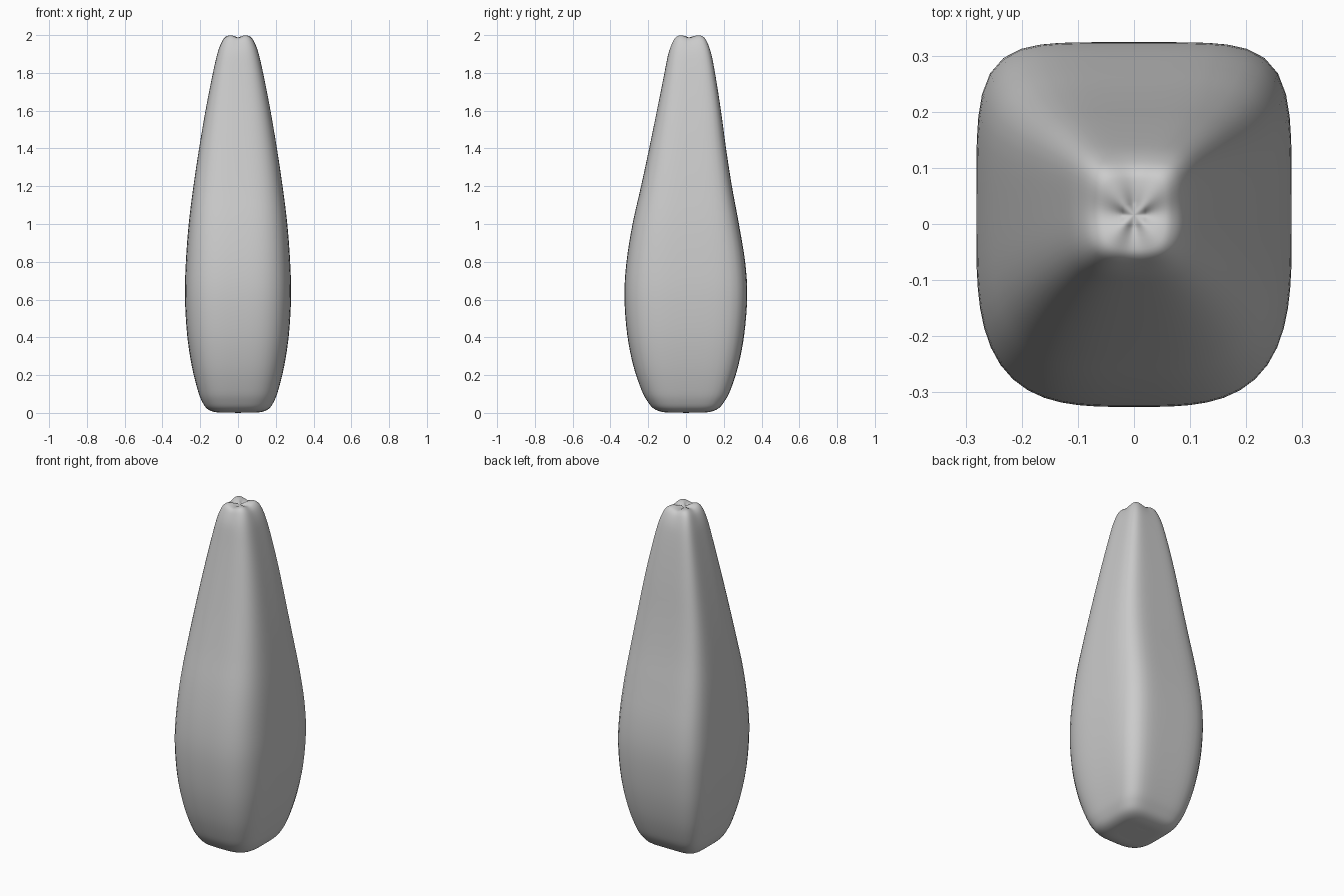
import bpy, bmesh, math

if "Cube" in bpy.data.objects:
    bpy.data.objects.remove(bpy.data.objects["Cube"])

# Profile: (z, half width, front y, back y), from bottom pole to top pole
PROFILE = [
    (0.003, 0.06, -0.06, 0.06), (0.004, 0.12, -0.12, 0.12),
    (0.022, 0.163, -0.17, 0.17), (0.06, 0.190, -0.203, 0.203),
    (0.12, 0.213, -0.235, 0.235), (0.25, 0.245, -0.279, 0.277),
    (0.42, 0.270, -0.312, 0.309), (0.62, 0.281, -0.326, 0.324),
    (0.80, 0.276, -0.315, 0.313), (1.00, 0.261, -0.283, 0.280),
    (1.20, 0.236, -0.238, 0.243), (1.40, 0.206, -0.195, 0.212),
    (1.60, 0.172, -0.154, 0.185), (1.78, 0.137, -0.118, 0.157),
    (1.90, 0.110, -0.094, 0.134), (1.965, 0.088, -0.073, 0.113),
    (1.993, 0.067, -0.056, 0.093), (1.998, 0.045, -0.032, 0.068),
    (1.993, 0.020, -0.003, 0.035),
]
SIDES, STEPS = 64, 4


def spline(a, b, c, d, t):
    return 0.5 * (2*b + (c-a)*t + (2*a-5*b+4*c-d)*t*t + (3*b-a-3*c+d)*t**3)


def sections():
    n = len(PROFILE)
    for i in range(n - 1):
        quad = [PROFILE[max(0, min(n-1, i+k))] for k in (-1, 0, 1, 2)]
        for s in range(STEPS):
            yield [spline(*v, s / STEPS) for v in zip(*quad)]
    yield list(PROFILE[-1])


# Rounded-square cross-section, softer on the front than the back
def ring(bm, z, hx, yf, yb):
    cy, hy = (yf + yb) / 2, (yb - yf) / 2
    verts = []
    for k in range(SIDES):
        a = 2 * math.pi * (k + 0.5) / SIDES
        c, s = math.cos(a), math.sin(a)
        n = 5.2 if s > 0 else 3.3
        r = (abs(c)**n + abs(s)**n) ** (-1 / n)
        # shallow dips between the four top corners
        dip = 0.012 * max(0, min(1, (z - 1.9) / 0.09)) * math.cos(2*a)**2
        verts.append(bm.verts.new((hx*r*c, cy + hy*r*s, max(0, z - dip))))
    return verts


bm = bmesh.new()
rings = [ring(bm, *sec) for sec in sections()]
for lo, hi in zip(rings, rings[1:]):
    for k in range(SIDES):
        j = (k + 1) % SIDES
        bm.faces.new((lo[k], lo[j], hi[j], hi[k]))

# Close both ends
for loop, z, y in ((rings[0], 0.0, 0.0), (rings[-1], 1.986, 0.016)):
    tip = bm.verts.new((0, y, z))
    for k in range(SIDES):
        bm.faces.new((loop[k], loop[(k + 1) % SIDES], tip))
bmesh.ops.recalc_face_normals(bm, faces=bm.faces)
for f in bm.faces:
    f.smooth = True

mesh = bpy.data.meshes.new("tapered_body")
bm.to_mesh(mesh)
bm.free()
body = bpy.data.objects.new("tapered_body", mesh)
bpy.context.collection.objects.link(body)
